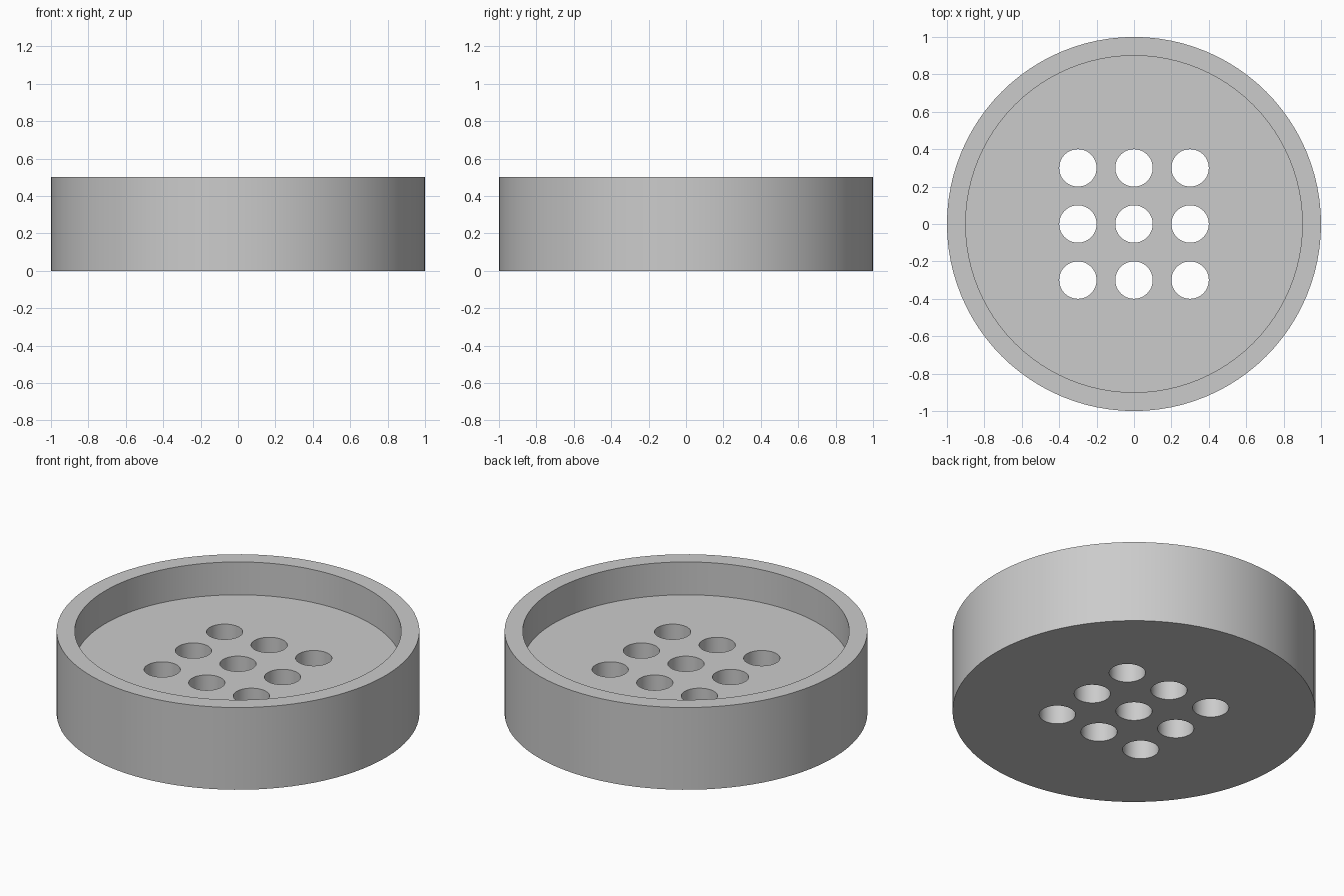
import bpy
import bmesh
from math import radians
from mathutils import Matrix

OUTER_R, INNER_R = 1.0, 0.9
HEIGHT, FLOOR_Z = 0.5, 0.3
HOLE_R, HOLE_GAP = 0.1, 0.3

default = bpy.data.objects.get("Cube")
if default:
    bpy.data.objects.remove(default, do_unlink=True)


def make_material(name, rgb):
    mat = bpy.data.materials.new(name)
    mat.use_nodes = True
    mat.diffuse_color = (*rgb, 1)
    mat.node_tree.nodes["Principled BSDF"].inputs["Base Color"].default_value = (*rgb, 1)
    return mat


def make_object(name, bm):
    bmesh.ops.recalc_face_normals(bm, faces=bm.faces)
    mesh = bpy.data.meshes.new(name)
    bm.to_mesh(mesh)
    bm.free()
    obj = bpy.data.objects.new(name, mesh)
    bpy.context.collection.objects.link(obj)
    return obj


def add_cylinder(bm, radius, z0, z1, x=0, y=0, segments=96):
    bmesh.ops.create_cone(
        bm, cap_ends=True, segments=segments, radius1=radius, radius2=radius,
        depth=z1 - z0, matrix=Matrix.Translation((x, y, (z0 + z1) / 2)))


# Solid round body
bm = bmesh.new()
add_cylinder(bm, OUTER_R, 0, HEIGHT)

# Recess in the top, leaving a raised rim around the floor
top = max(bm.faces, key=lambda f: f.calc_center_median().z)
bmesh.ops.inset_individual(bm, faces=[top], thickness=OUTER_R - INNER_R)
pushed = bmesh.ops.extrude_discrete_faces(bm, faces=[top])["faces"][0]
bmesh.ops.translate(bm, verts=pushed.verts, vec=(0, 0, FLOOR_Z - HEIGHT))
dish = make_object("drain_dish", bm)
dish.data.materials.append(make_material("neutral grey", (0.6, 0.6, 0.6)))

# Three by three grid of round through-holes
bm = bmesh.new()
for i in (-1, 0, 1):
    for j in (-1, 0, 1):
        add_cylinder(bm, HOLE_R, -0.1, HEIGHT, i * HOLE_GAP, j * HOLE_GAP, 48)
cutter = make_object("hole_cutter", bm)
cutter.hide_render = True

cut = dish.modifiers.new("holes", "BOOLEAN")
cut.operation = "DIFFERENCE"
cut.solver = "EXACT"
cut.object = cutter

bpy.ops.object.select_all(action="DESELECT")
dish.select_set(True)
bpy.context.view_layer.objects.active = dish
bpy.ops.object.modifier_apply(modifier=cut.name)
bpy.data.objects.remove(cutter, do_unlink=True)

# Smooth walls with crisp rims
bpy.ops.object.shade_smooth_by_angle(angle=radians(30))
